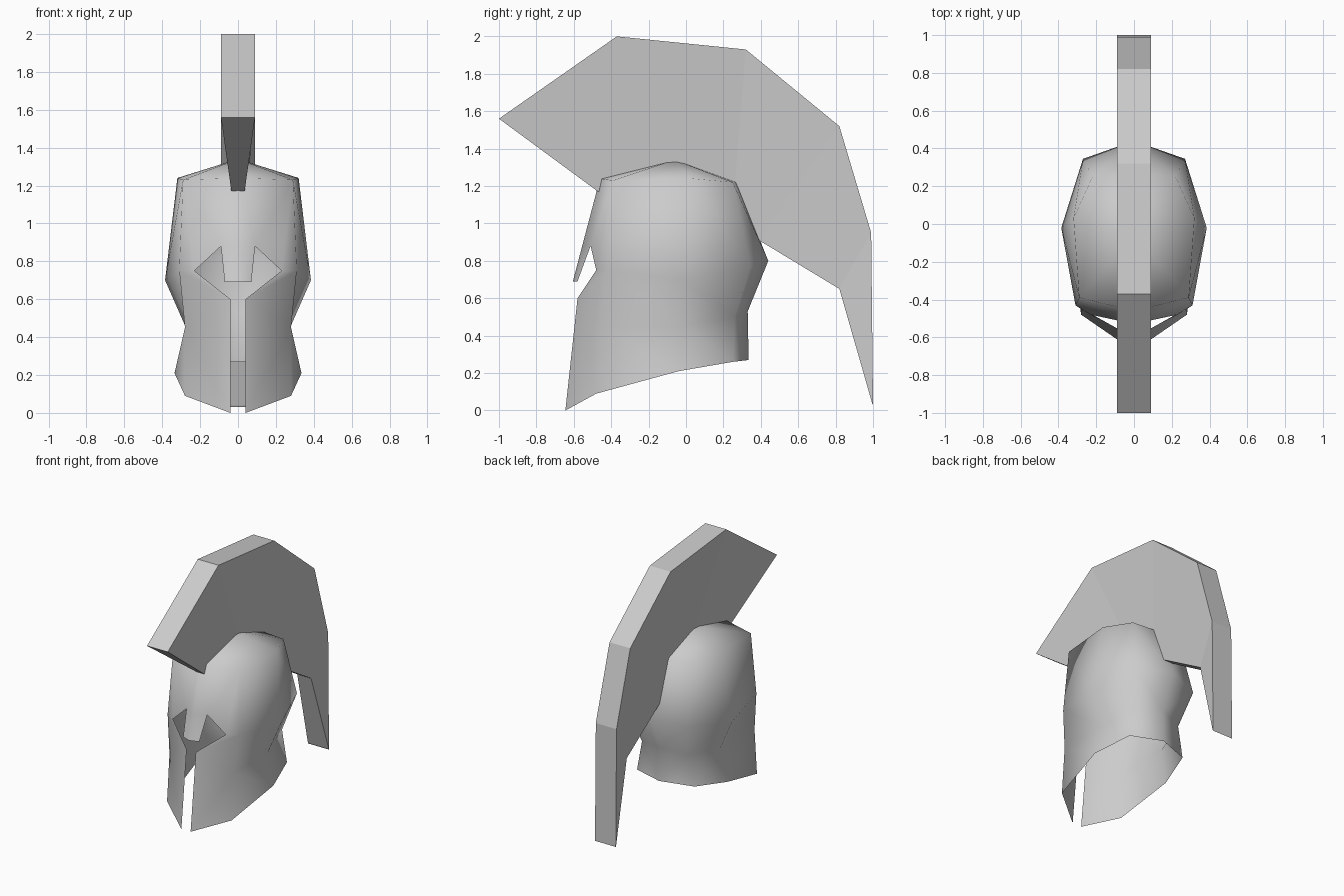
import bpy, bmesh, math

if "Cube" in bpy.data.objects:
    bpy.data.objects.remove(bpy.data.objects["Cube"])


def make_object(name, verts, faces, smooth_angle=None, mirror=False):
    """Build a mesh; optionally mirror it across x = 0 and smooth it."""
    mesh = bpy.data.meshes.new(name)
    bm = bmesh.new()
    keys = list(verts)
    bv = {k: bm.verts.new(verts[k]) for k in keys}
    for f in faces:
        bm.faces.new([bv[k] for k in f])
    if mirror:
        bmesh.ops.mirror(bm, geom=bm.verts[:] + bm.edges[:] + bm.faces[:],
                         axis='X', merge_dist=0.001)
    bmesh.ops.recalc_face_normals(bm, faces=bm.faces[:])
    bm.to_mesh(mesh)
    bm.free()
    obj = bpy.data.objects.new(name, mesh)
    bpy.context.collection.objects.link(obj)
    if smooth_angle:
        bpy.ops.object.select_all(action='DESELECT')
        obj.select_set(True)
        bpy.context.view_layer.objects.active = obj
        bpy.ops.object.shade_smooth_by_angle(angle=math.radians(smooth_angle))
    return obj


# Helmet shell, one half: columns from front corner (b) over side (c),
# back corner (d) to back centre (e); rings 1 to 4 from crown to rim
shell = {
    'apex': (0, -.06, 1.34),
    'b1': (.29, -.39, 1.23), 'c1': (.32, .03, 1.24), 'd1': (.22, .25, 1.22), 'e1': (0, .27, 1.22),
    'b2': (.31, -.43, .75), 'c2': (.385, -.02, .70), 'd2': (.27, .345, .77), 'e2': (0, .44, .80),
    'b3': (.28, -.45, .45), 'c3': (.275, -.02, .45), 'd3': (.2, .26, .50), 'e3': (0, .33, .53),
    'b4': (.28, -.48, .09), 'c4': (.335, -.04, .21), 'd4': (.25, .25, .26), 'e4': (0, .335, .27),
    # Brow, nose guard, eye opening and cheek edge
    'brow': (0, -.46, 1.24), 'bridge': (0, -.555, .88),
    'nose': (0, -.605, .69), 'nose_side': (.07, -.58, .69),
    'eye_top': (.09, -.51, .88), 'eye_out': (.23, -.48, .75),
    'cheek_top': (.04, -.58, .60), 'cheek_tip': (.04, -.645, 0),
}
cols = 'bcde'
faces = [('apex', 'brow', 'b1')]
for p, q in zip(cols, cols[1:]):
    faces.append(('apex', p + '1', q + '1'))
    for r in range(1, 4):
        faces.append((f'{p}{r}', f'{p}{r+1}', f'{q}{r+1}', f'{q}{r}'))
faces += [
    ('brow', 'bridge', 'eye_top', 'b1'),
    ('bridge', 'nose', 'nose_side', 'eye_top'),
    ('b1', 'eye_top', 'eye_out', 'b2'),
    ('b2', 'eye_out', 'cheek_top', 'b3'),
    ('b3', 'cheek_top', 'cheek_tip', 'b4'),
]
make_object('helmet_shell', shell, faces, smooth_angle=75, mirror=True)

# Crest: wedge section swept along outer and inner (y, z) profiles
outer = [(-1, 1.56), (-.37, 2.0), (.32, 1.93), (.82, 1.52), (.99, .95), (1, .03)]
inner = [(-.47, 1.17, .035), (-.06, 1.31, .035), (.26, 1.19, .035),
         (.39, .91, .045), (.82, .65, .06), (.995, .04, .09)]
crest, faces = {}, []
for i, ((oy, oz), (iy, iz, w)) in enumerate(zip(outer, inner)):
    ring = [(-.09, oy, oz), (.09, oy, oz), (w, iy, iz), (-w, iy, iz)]
    for k, co in enumerate(ring):
        crest[i, k] = co
    if i:
        for k in range(4):
            n = (k + 1) % 4
            faces.append(((i - 1, k), (i - 1, n), (i, n), (i, k)))
for i in (0, len(outer) - 1):
    faces.append([(i, k) for k in range(4)])
make_object('crest', crest, faces)
